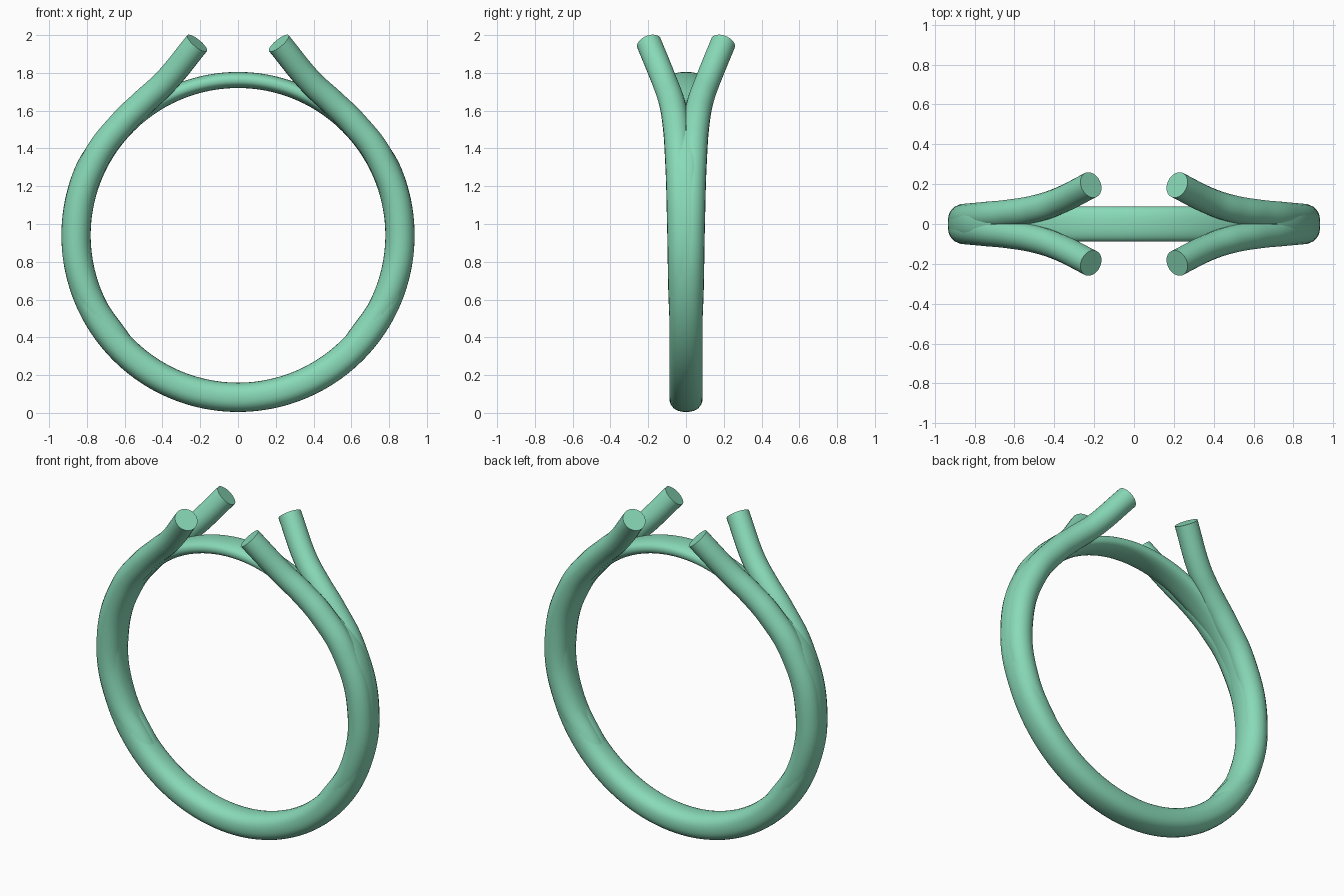
import bpy, bmesh
from math import sin, cos, radians, pi, copysign

if "Cube" in bpy.data.objects:
    bpy.data.objects.remove(bpy.data.objects["Cube"])

CZ = 0.94          # ring centre height
INNER = 0.78       # finger hole radius

mat = bpy.data.materials.new("mint")
mat.diffuse_color = (0.25, 0.70, 0.48, 1)
mat.use_nodes = True
mat.node_tree.nodes["Principled BSDF"].inputs["Base Color"].default_value = mat.diffuse_color


def smoothstep(a, b, x):
    t = max(0, min(1, (x - a) / (b - a)))
    return t * t * (3 - 2 * t)


def finish(obj):
    bpy.ops.object.select_all(action='DESELECT')
    obj.select_set(True)
    bpy.context.view_layer.objects.active = obj
    bpy.ops.object.shade_smooth_by_angle(angle=radians(40))


# Ring band: rounded section, full at the bottom and thin across the top
def make_band(steps=160, sides=32):
    bm = bmesh.new()
    rows = []
    for i in range(steps):
        a = 2 * pi * i / steps
        elev = math_elev = 90 - abs((360 * i / steps - 90 + 180) % 360 - 180)
        thick = 0.155 - 0.07 * smoothstep(22, 62, elev)
        row = []
        for j in range(sides):
            t = 2 * pi * j / sides
            c, s = cos(t), sin(t)
            u = copysign(abs(c) ** 0.85, c)
            v = copysign(abs(s) ** 0.85, s)
            r = INNER + thick / 2 * (1 + u)
            row.append(bm.verts.new((r * cos(a), 0.088 * v, CZ + r * sin(a))))
        rows.append(row)
    for i in range(steps):
        p, q = rows[i], rows[(i + 1) % steps]
        for j in range(sides):
            k = (j + 1) % sides
            bm.faces.new((p[j], p[k], q[k], q[j]))
    bmesh.ops.recalc_face_normals(bm, faces=bm.faces)
    me = bpy.data.meshes.new("ring_band")
    bm.to_mesh(me)
    bm.free()
    me.materials.append(mat)
    obj = bpy.data.objects.new("ring_band", me)
    bpy.context.collection.objects.link(obj)
    finish(obj)


# Split prongs: one tube leaving the band, mirrored to four
def make_prongs():
    # angle, distance from ring centre, y, tube radius
    path = [(-45, 0.857, 0.010, 0.070), (-20, 0.857, 0.020, 0.074),
            (5, 0.858, 0.026, 0.075), (28, 0.855, 0.038, 0.073),
            (44, 0.853, 0.054, 0.071), (55, 0.865, 0.076, 0.069),
            (64.5, 0.898, 0.112, 0.067), (78, 1.04, 0.196, 0.067)]
    cu = bpy.data.curves.new("prongs_path", 'CURVE')
    cu.dimensions = '3D'
    cu.bevel_depth = 1.0
    cu.bevel_resolution = 8
    cu.resolution_u = 12
    cu.use_fill_caps = True
    sp = cu.splines.new('BEZIER')
    sp.bezier_points.add(len(path) - 1)
    for bp, (deg, r, y, rad) in zip(sp.bezier_points, path):
        a = radians(deg)
        bp.co = (r * cos(a), y, CZ + r * sin(a))
        bp.radius = rad
        bp.handle_left_type = bp.handle_right_type = 'AUTO'
    obj = bpy.data.objects.new("split_prongs", cu)
    bpy.context.collection.objects.link(obj)
    bpy.ops.object.select_all(action='DESELECT')
    obj.select_set(True)
    bpy.context.view_layer.objects.active = obj
    bpy.ops.object.convert(target='MESH')
    obj = bpy.context.view_layer.objects.active
    bm = bmesh.new()
    bm.from_mesh(obj.data)
    bmesh.ops.remove_doubles(bm, verts=bm.verts, dist=1e-5)
    bmesh.ops.recalc_face_normals(bm, faces=bm.faces)
    bm.to_mesh(obj.data)
    bm.free()
    obj.data.materials.clear()
    obj.data.materials.append(mat)
    finish(obj)
    m = obj.modifiers.new("mirror", 'MIRROR')
    m.use_axis = (True, True, False)
    m.use_mirror_merge = False


make_band()
make_prongs()
